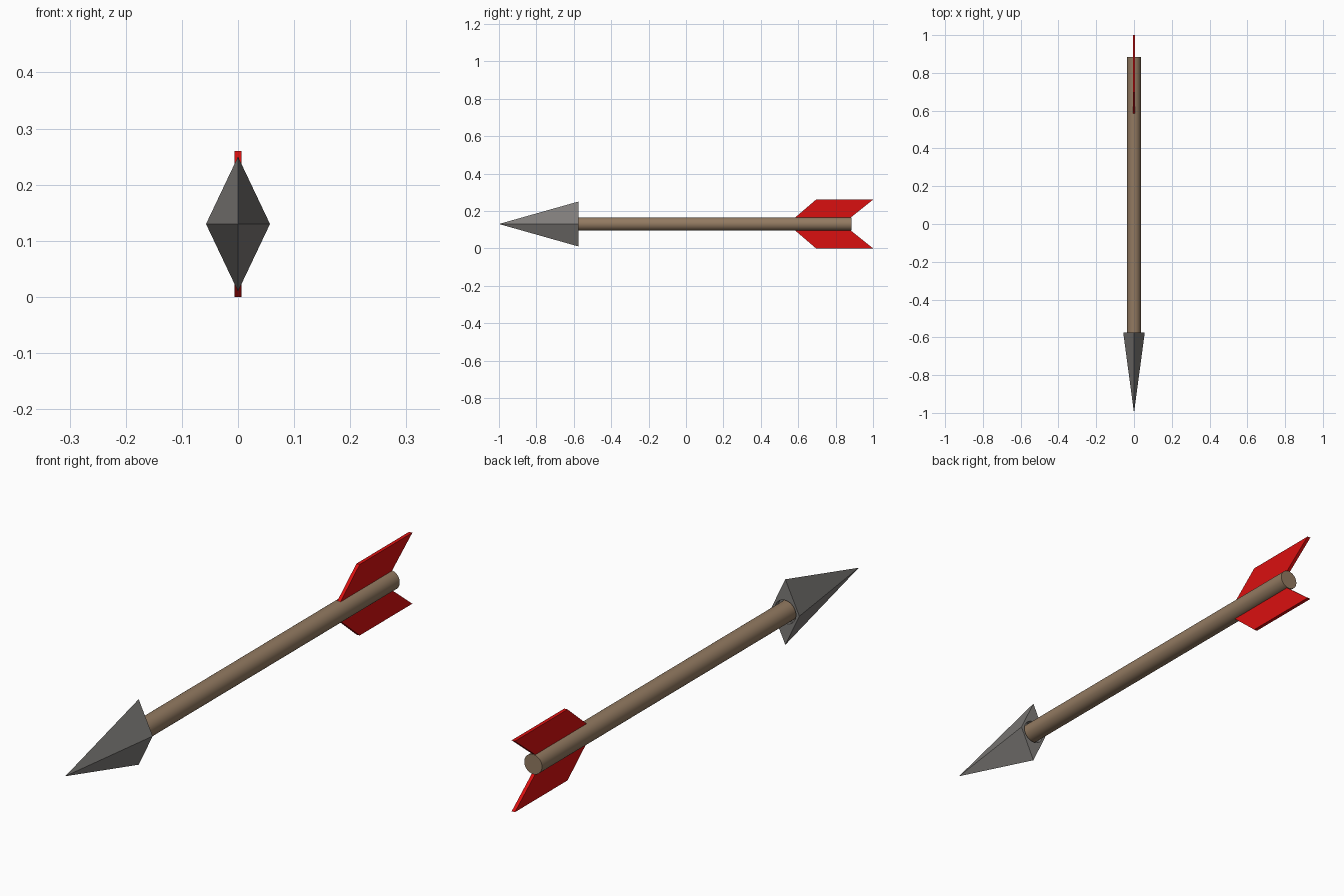
import bpy, bmesh, math
from mathutils import Matrix

if "Cube" in bpy.data.objects:
    bpy.data.objects.remove(bpy.data.objects["Cube"])

CZ = 0.13  # height of the arrow's axis


def material(name, rgb):
    m = bpy.data.materials.new(name)
    m.diffuse_color = (*rgb, 1)
    m.use_nodes = True
    m.node_tree.nodes["Principled BSDF"].inputs["Base Color"].default_value = m.diffuse_color
    return m


def make(name, bm, mat):
    bmesh.ops.recalc_face_normals(bm, faces=bm.faces)
    me = bpy.data.meshes.new(name)
    bm.to_mesh(me)
    bm.free()
    ob = bpy.data.objects.new(name, me)
    bpy.context.collection.objects.link(ob)
    if mat:
        me.materials.append(mat)
    return ob


def rod(name, radius, y0, y1, mat):
    bm = bmesh.new()
    bmesh.ops.create_cone(bm, cap_ends=True, segments=32, radius1=radius, radius2=radius, depth=y1 - y0,
                          matrix=Matrix.Translation((0, (y0 + y1) / 2, CZ)) @ Matrix.Rotation(math.pi / 2, 4, 'X'))
    for f in bm.faces:
        f.smooth = len(f.verts) == 4
    for e in bm.edges:
        e.smooth = all(f.smooth for f in e.link_faces)
    return make(name, bm, mat)


wood = material("brown wood", (0.29, 0.195, 0.12))
steel = material("grey metal", (0.21, 0.2, 0.19))
red = material("red feather", (0.7, 0.005, 0.005))

# Shaft, seated in the head's socket
rod("shaft", 0.036, -0.595, 0.885, wood)

# Four-sided diamond head
bm = bmesh.new()
ring = [bm.verts.new((x, -0.575, CZ + z)) for x, z in ((0.057, 0), (0, 0.12), (-0.057, 0), (0, -0.12))]
tip = bm.verts.new((0, -1, CZ))
bm.faces.new(ring)
for i in range(4):
    bm.faces.new((ring[i], ring[(i + 1) % 4], tip))
head = make("arrow_head", bm, steel)

# Shallow socket cut in the back of the head
cutter = rod("socket_cutter", 0.043, -0.595, -0.5, steel)
cutter.hide_render = True
cutter.hide_viewport = True
cut = head.modifiers.new("socket", 'BOOLEAN')
cut.operation = 'DIFFERENCE'
cut.solver = 'EXACT'
cut.object = cutter

# Swept feather plates above and below the shaft
profile = ((0.545, 0.01), (0.585, 0.036), (0.695, 0.13), (1.0, 0.13), (0.88, 0.034), (0.85, 0.01))
for name, s in (("upper_feather", 1), ("lower_feather", -1)):
    bm = bmesh.new()
    face = bm.faces.new([bm.verts.new((-0.0065, y, CZ + s * z)) for y, z in profile])
    ext = bmesh.ops.extrude_face_region(bm, geom=[face])
    bmesh.ops.translate(bm, vec=(0.013, 0, 0), verts=[v for v in ext["geom"] if isinstance(v, bmesh.types.BMVert)])
    make(name, bm, red)
